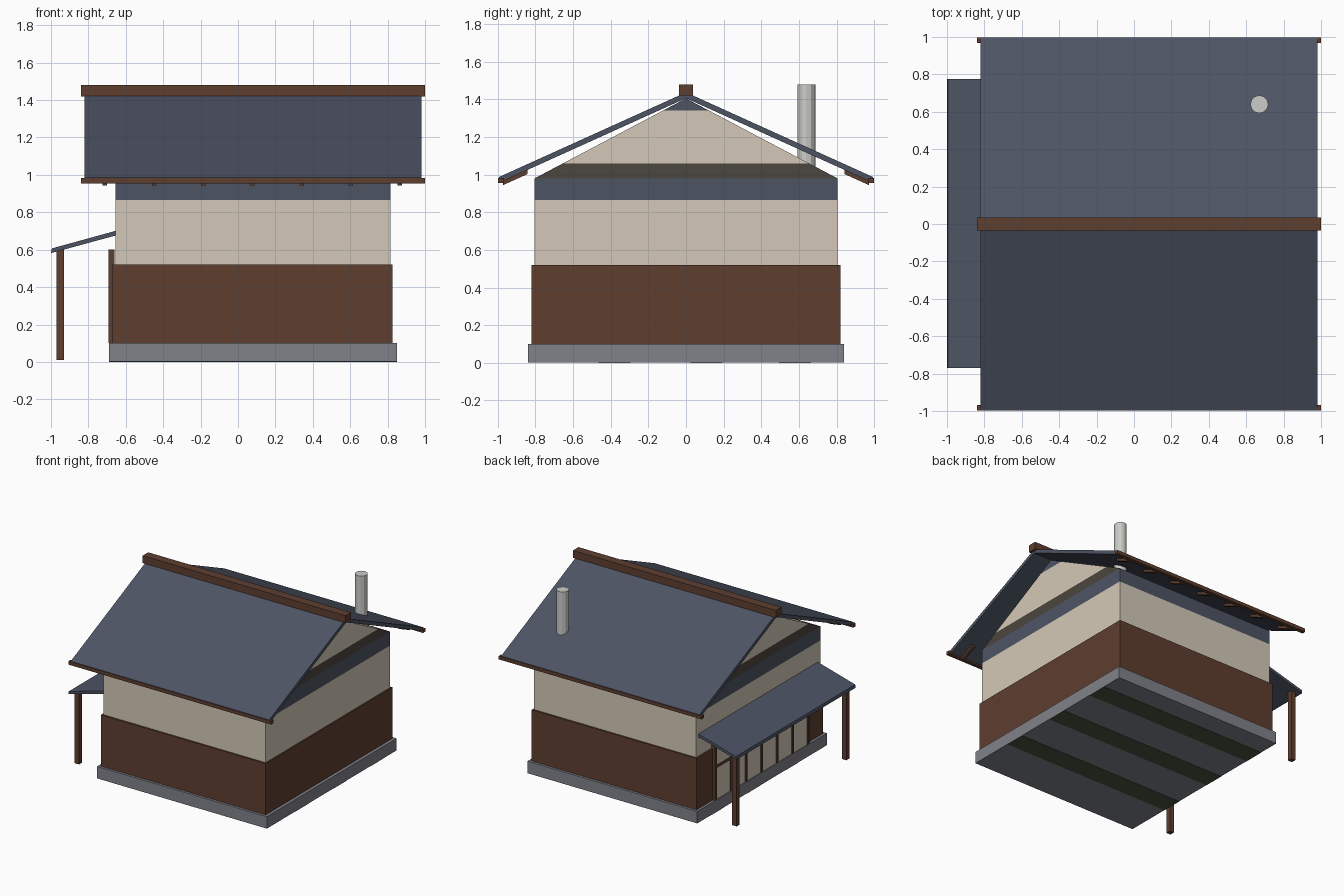
import bpy, bmesh
from mathutils import Vector

if "Cube" in bpy.data.objects:
    bpy.data.objects.remove(bpy.data.objects["Cube"], do_unlink=True)


def material(name, hex_code):
    def linear(c):
        return c / 12.92 if c <= 0.04045 else ((c + 0.055) / 1.055) ** 2.4
    rgb = [linear(int(hex_code[i:i + 2], 16) / 255) for i in (0, 2, 4)]
    m = bpy.data.materials.new(name)
    m.use_nodes = True
    m.diffuse_color = (*rgb, 1)
    bsdf = m.node_tree.nodes["Principled BSDF"]
    bsdf.inputs["Base Color"].default_value = (*rgb, 1)
    bsdf.inputs["Roughness"].default_value = 0.9
    return m


SLATE = material("slate blue", "4D5464")
TIMBER = material("brown timber", "5E3E2F")
PLASTER = material("cream plaster", "D4C9B8")
STONE = material("grey stone", "80828A")
SHADOW = material("dark umber", "4B463E")
MOSS = material("dark green", "49523E")
METAL = material("pale metal", "CCCCC8")


def finish(name, bm, *mats):
    bmesh.ops.recalc_face_normals(bm, faces=bm.faces)
    mesh = bpy.data.meshes.new(name)
    bm.to_mesh(mesh)
    bm.free()
    for m in mats:
        mesh.materials.append(m)
    obj = bpy.data.objects.new(name, mesh)
    bpy.context.collection.objects.link(obj)
    return obj


def box(name, mat, x, y, z):
    """Box from (min, max) pairs."""
    bm = bmesh.new()
    bmesh.ops.create_cube(bm, size=1)
    for v in bm.verts:
        v.co = [a + (c + 0.5) * (b - a) for c, (a, b) in zip(v.co, (x, y, z))]
    return finish(name, bm, mat)


def prism(points, axis, start, end):
    """Extrude a 2D profile along x or y."""
    bm = bmesh.new()
    verts = [bm.verts.new((start, a, b) if axis == "x" else (a, start, b)) for a, b in points]
    face = bm.faces.new(verts)
    moved = bmesh.ops.extrude_face_region(bm, geom=[face])["geom"]
    step = Vector((end - start, 0, 0) if axis == "x" else (0, end - start, 0))
    bmesh.ops.translate(bm, vec=step, verts=[g for g in moved if isinstance(g, bmesh.types.BMVert)])
    return bm


# Foundation with dark strips underneath
box("foundation", STONE, (-0.69, 0.85), (-0.84, 0.84), (0.002, 0.1))
for i, y in enumerate((-0.38, 0.11, 0.58)):
    box(f"underside_strip_{i + 1}", MOSS, (-0.69, 0.85), (y - 0.085, y + 0.085), (0, 0.005))

# Walls and gables in one shell, coloured in bands by height
shell = prism([(-0.805, 0.1), (0.805, 0.1), (0.805, 0.98), (0, 1.405), (-0.805, 0.98)],
              "x", -0.655, 0.815)
bands = [(0.865, 0), (0.98, 1), (1.06, 2), (1.34, 0), (9, 1)]
for level, _ in bands[:-1]:
    bmesh.ops.bisect_plane(shell, geom=shell.verts[:] + shell.edges[:] + shell.faces[:],
                           plane_co=(0, 0, level), plane_no=(0, 0, 1))
for f in shell.faces:
    height = f.calc_center_median().z
    f.material_index = next(m for top, m in bands if height < top)
finish("walls", shell, PLASTER, SLATE, SHADOW)

# Lower timber cladding
box("lower_cladding", TIMBER, (-0.67, 0.825), (-0.82, 0.82), (0.1, 0.52))

# Main roof, eave boards and rafter tails on both slopes
SLOPE, RIDGE = 0.4525, 1.437


def roof_z(y):
    return RIDGE - SLOPE * y


for side, label in ((-1, "front"), (1, "back")):
    def slab(name, mat, y0, y1, top, bottom, x0, x1):
        pts = [(side * y0, roof_z(y0) - top), (side * y1, roof_z(y1) - top),
               (side * y1, roof_z(y1) - bottom), (side * y0, roof_z(y0) - bottom)]
        finish(name, prism(pts, "x", x0, x1), mat)

    slab(f"{label}_roof_slope", SLATE, 0, 0.995, 0, 0.031, -0.82, 0.98)
    box(f"{label}_eave_board", TIMBER, (-0.84, 1.0),
        tuple(sorted((side * 0.968, side * 0.998))), (0.955, 0.983))
    for i in range(7):
        x = -0.712 + i * 0.263
        slab(f"{label}_rafter_tail_{i + 1}", TIMBER, 0.843, 0.972, 0.03, 0.053,
             x - 0.012, x + 0.012)

box("ridge_beam", TIMBER, (-0.84, 1.0), (-0.036, 0.036), (1.42, 1.48))

# Chimney pipe
bm = bmesh.new()
bmesh.ops.create_cone(bm, cap_ends=True, segments=12, radius1=0.048, radius2=0.048, depth=0.48)
bmesh.ops.translate(bm, vec=(0.67, 0.64, 1.24), verts=bm.verts)
finish("chimney", bm, METAL)

# Porch roof and posts
finish("porch_roof", prism([(-0.65, 0.702), (-0.995, 0.607), (-1.0, 0.582), (-0.65, 0.677)],
                           "y", -0.77, 0.775), SLATE)
for y, label in ((-0.71, "front"), (0.71, "back")):
    box(f"{label}_porch_post", TIMBER, (-0.97, -0.93), (y - 0.02, y + 0.02), (0.01, 0.6))

# Sliding screens with timber lattice
box("screen_panels", PLASTER, (-0.685, -0.66), (-0.61, 0.61), (0.1, 0.6))
for i in range(7):
    y = -0.6 + i * 0.2
    box(f"screen_upright_{i + 1}", TIMBER, (-0.692, -0.66), (y - 0.011, y + 0.011), (0.1, 0.6))
box("screen_rail", TIMBER, (-0.691, -0.66), (-0.611, 0.611), (0.36, 0.38))
